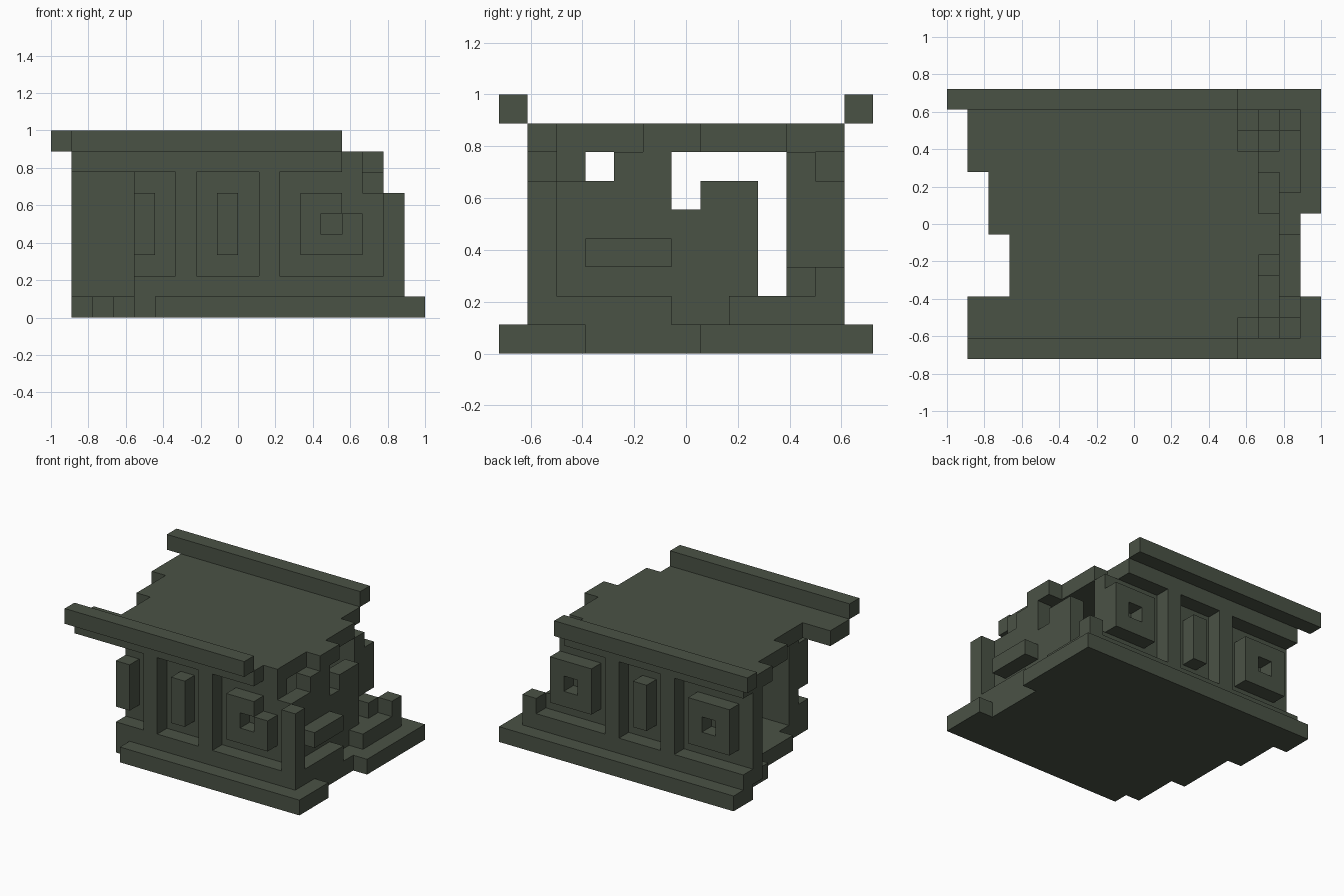
import bpy, bmesh, math
from mathutils import Vector

if "Cube" in bpy.data.objects:
    bpy.data.objects.remove(bpy.data.objects["Cube"], do_unlink=True)

U = 1 / 9                      # edge of one block
ORIGIN = Vector((-9, -6.5, 0))  # grid corner, in blocks

stone = bpy.data.materials.new("mossy_stone")
stone.use_nodes = True
COLOUR = (0.0685, 0.0844, 0.0595, 1)
stone.diffuse_color = COLOUR
bsdf = stone.node_tree.nodes["Principled BSDF"]
bsdf.inputs["Base Color"].default_value = COLOUR
bsdf.inputs["Roughness"].default_value = 0.9


def cells(box):
    """Block cells inside (x0, x1, y0, y1, z0, z1), ends exclusive."""
    x0, x1, y0, y1, z0, z1 = box
    return {(x, y, z) for x in range(x0, x1) for y in range(y0, y1) for z in range(z0, z1)}


def part(name, add, cut=()):
    """Solid shell around the added boxes less the cut boxes."""
    solid = set()
    for b in add:
        solid |= cells(b)
    for b in cut:
        solid -= cells(b)
    bm = bmesh.new()
    for c in solid:
        for axis in range(3):
            for side in (0, 1):
                n = list(c)
                n[axis] += 2 * side - 1
                if tuple(n) in solid:
                    continue
                u, v = (axis + 1) % 3, (axis + 2) % 3
                loop = [(0, 0), (1, 0), (1, 1), (0, 1)]
                if not side:
                    loop.reverse()
                verts = []
                for a, b in loop:
                    p = Vector(c)
                    p[axis] += side
                    p[u] += a
                    p[v] += b
                    verts.append(bm.verts.new((p + ORIGIN) * U))
                bm.faces.new(verts)
    bmesh.ops.remove_doubles(bm, verts=bm.verts, dist=1e-4)
    bmesh.ops.dissolve_limit(bm, angle_limit=math.radians(1), verts=bm.verts, edges=bm.edges)
    me = bpy.data.meshes.new(name)
    bm.to_mesh(me)
    bm.free()
    me.materials.append(stone)
    ob = bpy.data.objects.new(name, me)
    bpy.context.collection.objects.link(ob)
    return ob


# Floor and roof slabs: crumbled outlines as strips (y0, y1, x0, x1)
floor = [(0, 1, 5, 18), (1, 3, 4, 18), (3, 4, 4, 17), (4, 7, 3, 17),
         (7, 8, 3, 18), (8, 11, 2, 18), (11, 13, 1, 18)]
roof = [(1, 2, 1, 14), (2, 3, 1, 15), (3, 5, 3, 15), (5, 6, 3, 16),
        (6, 7, 2, 16), (7, 9, 2, 15), (9, 10, 1, 15), (10, 12, 1, 14)]
part("floor_slab", [(x0, x1, y0, y1, 0, 1) for y0, y1, x0, x1 in floor])
part("roof_slab", [(x0, x1, y0, y1, 7, 8) for y0, y1, x0, x1 in roof])

# Roof beams along the front and back edges
part("front_beam", [(1, 14, 0, 1, 8, 9)])
part("back_beam", [(0, 14, 12, 13, 8, 9)])

# Hollow walls, open on one end
part("front_wall", [(4, 15, 2, 3, 1, 7)])
part("back_wall", [(1, 15, 10, 11, 1, 7)])
part("side_wall", [(15, 16, 2, 9, 1, 7), (15, 16, 9, 11, 1, 2), (15, 16, 10, 11, 2, 3)],
     cut=[(15, 16, 2, 4, 6, 7), (15, 16, 6, 9, 6, 7), (15, 16, 6, 7, 5, 6)])

# Ledges along the foot of the walls, with the corner posts
part("front_ledge", [(4, 17, 1, 2, 1, 2), (16, 17, 1, 2, 2, 6)])
part("back_ledge", [(1, 17, 11, 12, 1, 2), (16, 17, 11, 12, 2, 3)])
part("side_ledge_front", [(16, 17, 2, 6, 1, 2)])
part("side_ledge_back", [(16, 17, 8, 11, 1, 2)])

# Pilasters and middle bars on both long walls
for side, y in (("front", 1), ("back", 11)):
    for n, x in enumerate((6, 10), 1):
        part(f"{side}_pilaster_{n}", [(x, x + 1, y, y + 1, 2, 7)])
    part(f"{side}_middle_bar", [(8, 9, y, y + 1, 3, 6)])

# Square rings; the front pair is broken
for n, x in enumerate((2, 12), 1):
    part(f"back_ring_{n}", [(x, x + 3, 11, 12, 3, 6)], cut=[(x + 1, x + 2, 11, 12, 4, 5)])
part("front_ring", [(12, 15, 1, 2, 3, 6)],
     cut=[(13, 14, 1, 2, 4, 5), (14, 15, 1, 2, 5, 6)])
part("front_ring_fragment", [(4, 5, 1, 2, 3, 6)])
part("side_ring_fragment", [(16, 17, 3, 6, 3, 4)])
